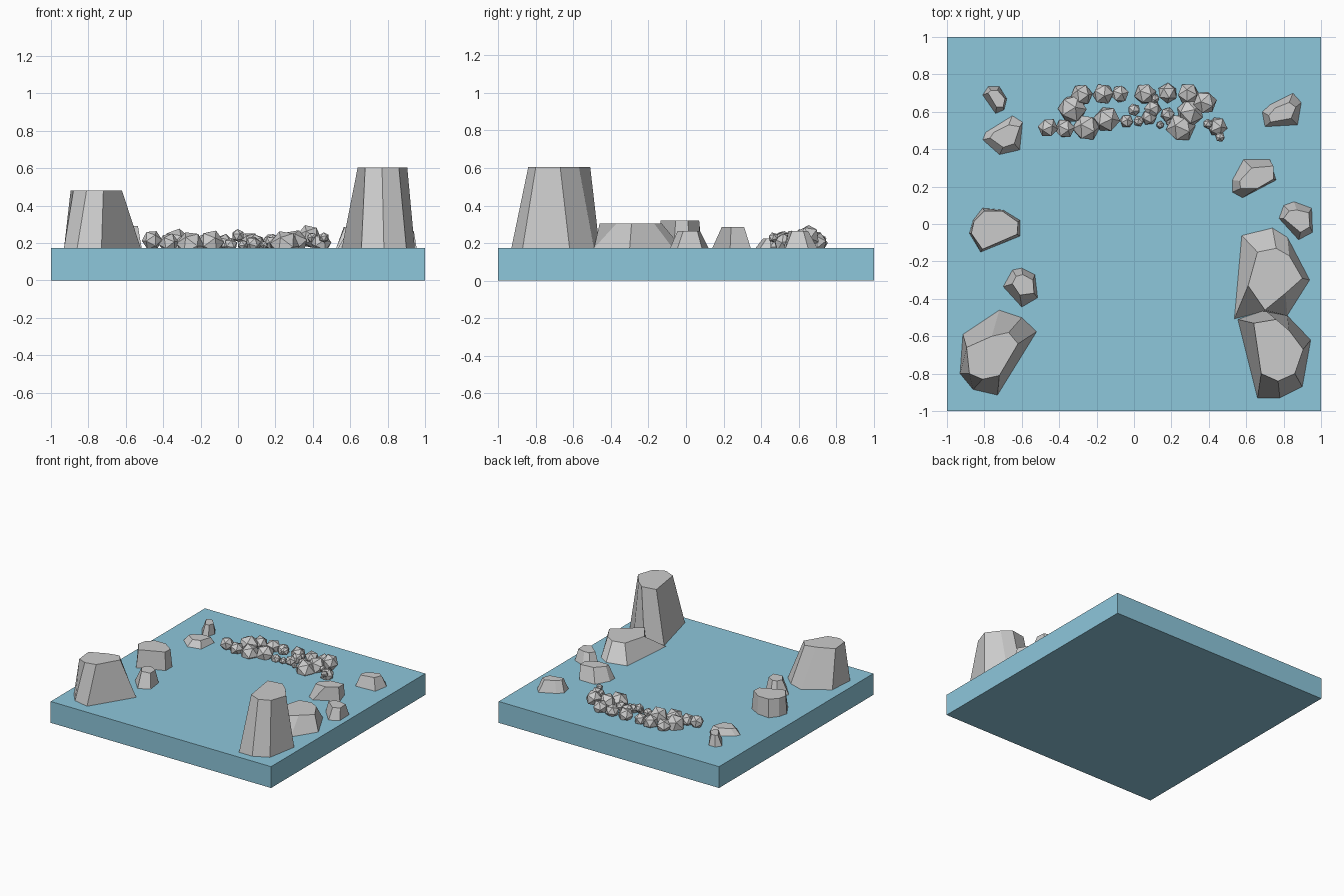
import bpy, bmesh, random
from mathutils import Euler

random.seed(4)
GROUND = 0.175


def boulder(name, height, base, top):
    """Tapered rock lofted from a base outline to a flat top outline."""
    bm = bmesh.new()
    low = [bm.verts.new((x, y, GROUND - 0.002)) for x, y in base]
    high = [bm.verts.new((x, y, height)) for x, y in top]
    n = len(low)
    for i in range(n):
        j = (i + 1) % n
        bm.faces.new((low[i], low[j], high[j], high[i]))
    bm.faces.new(high)
    bm.faces.new(low[::-1])
    bmesh.ops.recalc_face_normals(bm, faces=bm.faces)
    mesh = bpy.data.meshes.new(name)
    bm.to_mesh(mesh)
    bm.free()
    bpy.context.collection.objects.link(bpy.data.objects.new(name, mesh))


# Water slab
bpy.ops.mesh.primitive_cube_add(size=1, location=(0, 0, GROUND / 2))
slab = bpy.context.object
slab.name = "water_slab"
slab.scale = (2, 2, GROUND)
blue = bpy.data.materials.new("water_blue")
blue.diffuse_color = (0.27, 0.57, 0.71, 1)
slab.data.materials.append(blue)

# Large boulders
boulder("tall_rock_right", 0.605,
        [(.555, -.51), (.70, -.46), (.82, -.49), (.945, -.62), (.90, -.87), (.78, -.93), (.66, -.93)],
        [(.64, -.53), (.76, -.51), (.83, -.57), (.905, -.67), (.86, -.80), (.77, -.84), (.68, -.80)])
boulder("low_rock_right", 0.305,
        [(.575, -.06), (.74, -.02), (.82, -.07), (.94, -.30), (.82, -.49), (.69, -.47), (.535, -.51)],
        [(.66, -.15), (.76, -.13), (.83, -.17), (.90, -.29), (.81, -.37), (.70, -.46), (.61, -.33)])
boulder("tall_rock_left", 0.48,
        [(-.915, -.59), (-.72, -.46), (-.60, -.50), (-.52, -.575), (-.73, -.915), (-.86, -.885), (-.93, -.80)],
        [(-.895, -.66), (-.76, -.60), (-.67, -.58), (-.62, -.64), (-.72, -.81), (-.81, -.83), (-.88, -.80)])
boulder("flat_rock_left", 0.32,
        [(-.88, -.05), (-.86, .02), (-.81, .085), (-.70, .075), (-.61, .02), (-.61, -.065), (-.82, -.15)],
        [(-.87, -.05), (-.855, .015), (-.80, .07), (-.705, .07), (-.62, .01), (-.625, -.055), (-.81, -.135)])

# Small boulders
boulder("small_rock_left_front", 0.29,
        [(-.70, -.335), (-.65, -.245), (-.60, -.235), (-.53, -.27), (-.515, -.395), (-.60, -.445)],
        [(-.65, -.32), (-.63, -.28), (-.595, -.27), (-.54, -.30), (-.535, -.37), (-.61, -.38)])
boulder("small_rock_left_back", 0.225,
        [(-.81, .45), (-.795, .49), (-.65, .58), (-.595, .545), (-.61, .395), (-.72, .37)],
        [(-.77, .46), (-.75, .49), (-.67, .53), (-.61, .52), (-.64, .43), (-.70, .41)])
boulder("tiny_rock_left_back", 0.26,
        [(-.81, .69), (-.78, .735), (-.72, .735), (-.68, .67), (-.695, .61), (-.74, .59)],
        [(-.78, .70), (-.765, .715), (-.73, .715), (-.69, .67), (-.70, .625), (-.735, .625)])
boulder("small_rock_right_back", 0.265,
        [(.685, .60), (.73, .64), (.85, .70), (.895, .65), (.875, .53), (.70, .52)],
        [(.72, .58), (.755, .62), (.83, .65), (.865, .625), (.84, .565), (.73, .545)])
boulder("small_rock_right_mid", 0.285,
        [(.525, .235), (.585, .345), (.725, .345), (.76, .235), (.58, .14), (.525, .17)],
        [(.565, .23), (.63, .30), (.745, .31), (.745, .24), (.66, .19), (.57, .19)])
boulder("small_rock_right_edge", 0.265,
        [(.775, .03), (.80, .10), (.855, .12), (.95, .085), (.955, -.045), (.88, -.085)],
        [(.80, .03), (.83, .07), (.87, .075), (.935, .06), (.94, -.015), (.89, -.045)])

# Row of stepping pebbles: x, y, centre height, radius
pebbles = [
    (-.46, .515, .215, .055), (-.37, .51, .20, .055), (-.33, .615, .20, .08),
    (-.28, .69, .20, .06), (-.165, .695, .20, .06), (-.075, .695, .20, .05),
    (-.255, .515, .19, .075), (-.145, .56, .20, .072), (-.04, .55, .19, .038),
    (0, .61, .24, .036), (.06, .695, .20, .06), (.18, .70, .20, .055),
    (.29, .695, .20, .06), (.38, .65, .235, .065), (.30, .595, .20, .075),
    (.25, .515, .19, .08), (.445, .52, .20, .055), (.46, .465, .23, .028),
    (.395, .535, .23, .028), (.10, .615, .20, .048), (.08, .57, .195, .043),
    (.025, .55, .19, .03), (.18, .585, .20, .04), (.14, .53, .19, .022),
    (.19, .545, .19, .022), (.11, .67, .20, .028)]
for i, (x, y, z, r) in enumerate(pebbles):
    turn = Euler([random.uniform(0, 6.28) for _ in range(3)])
    bpy.ops.mesh.primitive_ico_sphere_add(subdivisions=1, radius=r, location=(x, y, z), rotation=turn)
    bpy.context.object.name = f"pebble_{i + 1}"
